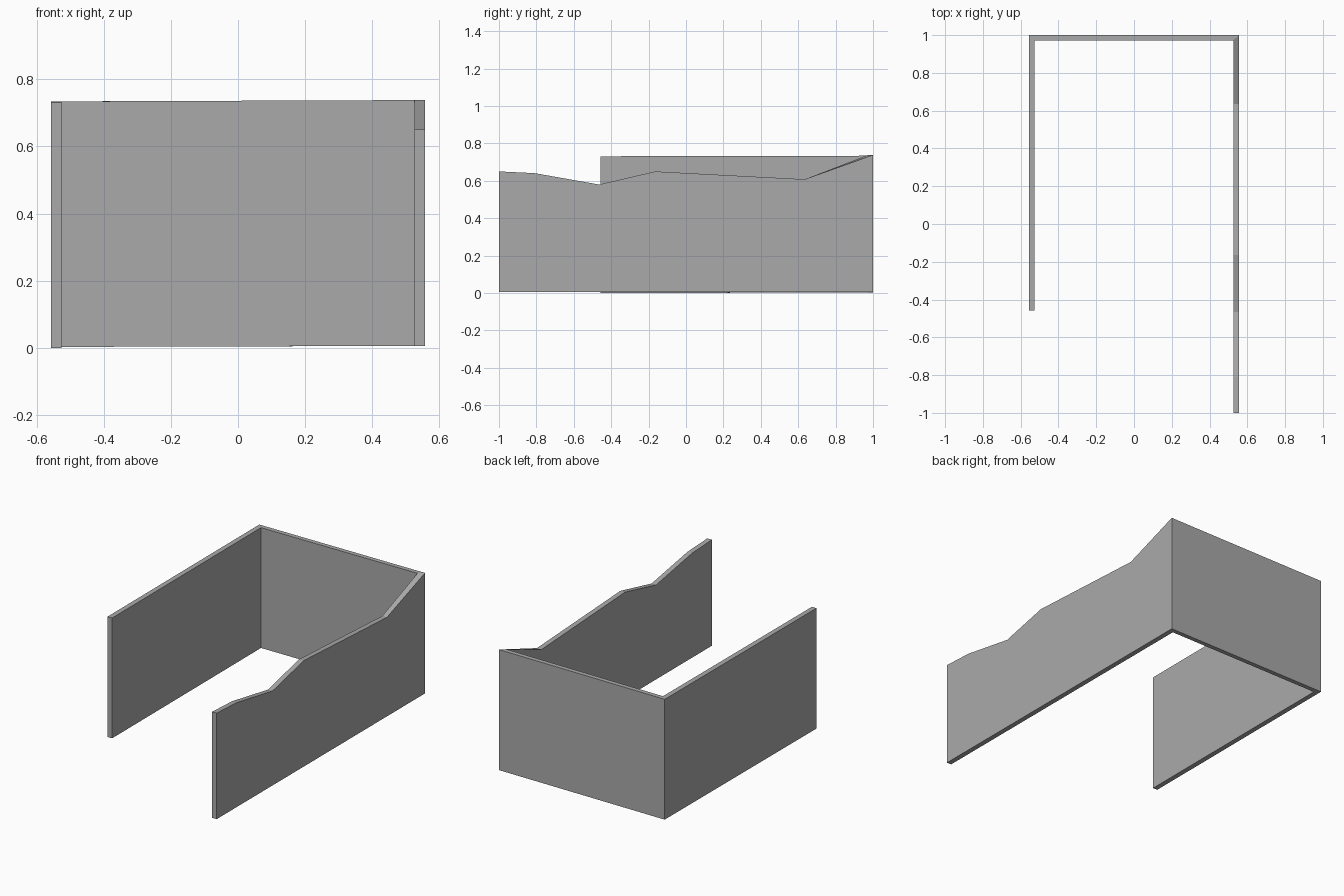
import bpy
import bmesh

cube = bpy.data.objects.get("Cube")
if cube:
    bpy.data.objects.remove(cube, do_unlink=True)

grey = bpy.data.materials.new("plain grey")
grey.use_nodes = True
colour = (0.4, 0.4, 0.4, 1)
grey.diffuse_color = colour
grey.node_tree.nodes["Principled BSDF"].inputs["Base Color"].default_value = colour

HALF_WIDTH = 0.557
THICKNESS = 0.031
BACK = 1.0
INNER = HALF_WIDTH - THICKNESS
INNER_BACK = BACK - THICKNESS * 0.9


def wall(name, stations):
    """Closed wall from stations of (outer xy, inner xy, bottom z, top z)."""
    bm = bmesh.new()
    rings = []
    for outer, inner, bottom, top in stations:
        corners = [(*outer, bottom), (*inner, bottom), (*inner, top), (*outer, top)]
        rings.append([bm.verts.new(c) for c in corners])
    for a, b in zip(rings, rings[1:]):
        for i in range(4):
            j = (i + 1) % 4
            bm.faces.new((a[i], a[j], b[j], b[i]))
    bm.faces.new(rings[0])
    bm.faces.new(rings[-1])
    bmesh.ops.recalc_face_normals(bm, faces=bm.faces)
    # merge flat neighbours, such as the long sides
    bmesh.ops.dissolve_limit(bm, angle_limit=0.001, verts=bm.verts, edges=bm.edges)
    mesh = bpy.data.meshes.new(name)
    bm.to_mesh(mesh)
    bm.free()
    mesh.materials.append(grey)
    obj = bpy.data.objects.new(name, mesh)
    bpy.context.collection.objects.link(obj)


def across(side, y):
    """Outer and inner points of a side wall at depth y."""
    return (side * HALF_WIDTH, y), (side * INNER, y)


# Mitred back corners shared by neighbouring walls
right_corner = ((-HALF_WIDTH, BACK), (-INNER, INNER_BACK), 0.003, 0.734)
left_corner = ((HALF_WIDTH, BACK), (INNER, INNER_BACK), 0.006, 0.738)

# Short level wall
wall("right_wall", [(*across(-1, -0.457), 0, 0.731), right_corner])

# Back wall
wall("back_wall", [right_corner, left_corner])

# Long wall with an uneven top edge
top_edge = [(-1, 0.65), (-0.81, 0.641), (-0.465, 0.58), (-0.165, 0.65), (0.635, 0.608)]
wall("left_wall", [(*across(1, y), 0.006, z) for y, z in top_edge] + [left_corner])
